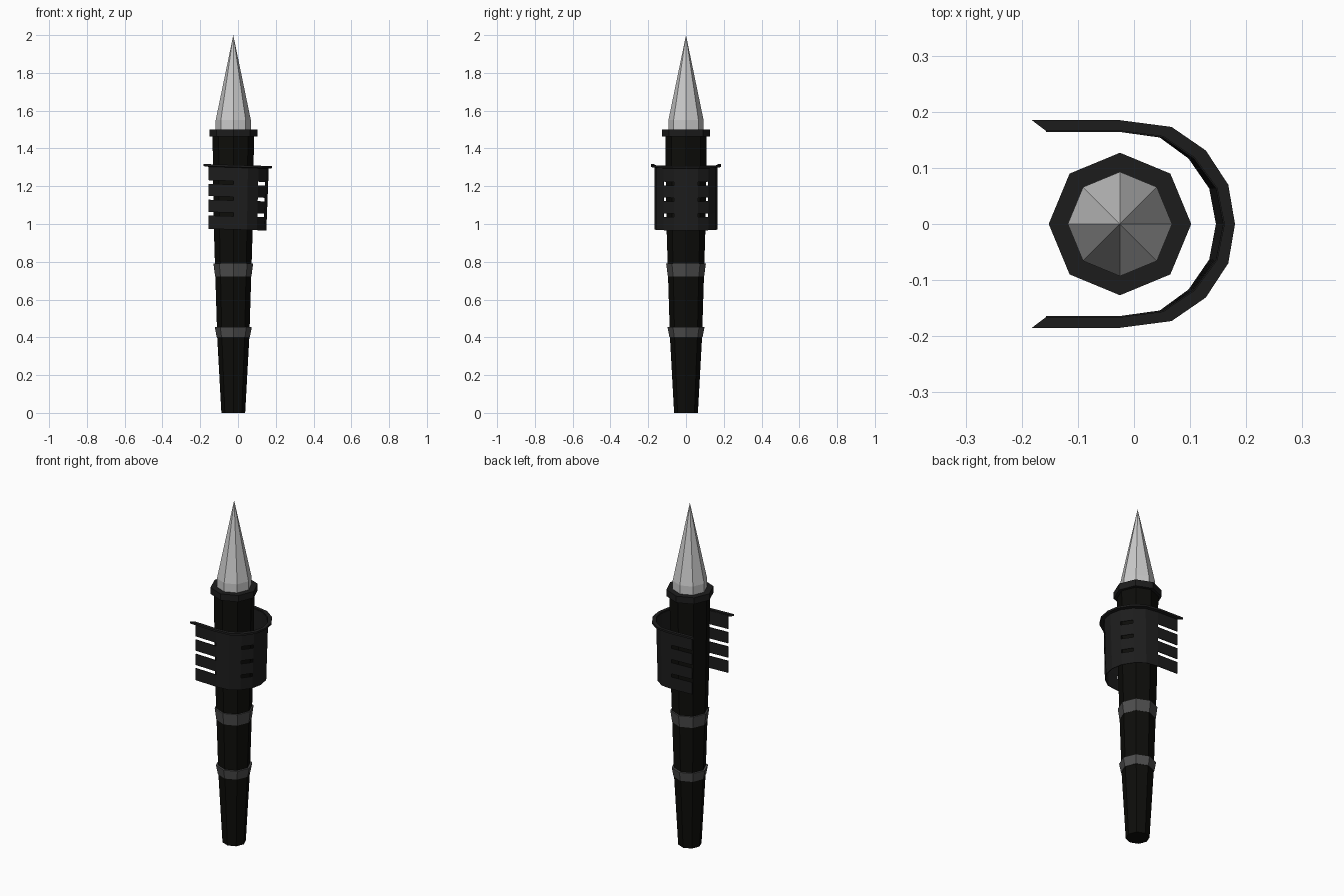
import bpy, bmesh
from math import cos, sin, pi

if "Cube" in bpy.data.objects:
    bpy.data.objects.remove(bpy.data.objects["Cube"])

AXIS_X = -0.025  # the shaft sits slightly off centre; the guard balances it


def material(name, r, g, b):
    m = bpy.data.materials.new(name)
    m.diffuse_color = (r, g, b, 1)
    m.use_nodes = True
    m.node_tree.nodes["Principled BSDF"].inputs["Base Color"].default_value = m.diffuse_color
    return m


BLACK = material("black_grip", 0.004, 0.004, 0.003)
DARK = material("dark_metal", 0.012, 0.012, 0.012)
GREY = material("grey_band", 0.075, 0.075, 0.075)
STEEL = material("steel", 0.55, 0.55, 0.55)


def finish(name, bm, mat):
    bmesh.ops.recalc_face_normals(bm, faces=bm.faces[:])
    me = bpy.data.meshes.new(name)
    bm.to_mesh(me)
    bm.free()
    me.materials.append(mat)
    ob = bpy.data.objects.new(name, me)
    bpy.context.collection.objects.link(ob)
    return ob


def lathe(name, profile, mat, sides=8):
    """Capped faceted solid from (radius, z) pairs; radius 0 makes a tip."""
    bm = bmesh.new()
    rings = []
    for r, z in profile:
        n = sides if r > 0 else 1
        rings.append([bm.verts.new((AXIS_X + r * cos(2 * pi * i / sides),
                                    r * sin(2 * pi * i / sides), z)) for i in range(n)])
    for a, b in zip(rings, rings[1:]):
        for i in range(sides):
            j = (i + 1) % sides
            if len(b) == 1:
                bm.faces.new((a[i], a[j], b[0]))
            else:
                bm.faces.new((a[i], a[j], b[j], b[i]))
    for ring in (rings[0], rings[-1]):
        if len(ring) > 1:
            bm.faces.new(ring)
    return finish(name, bm, mat)


# Shaft, bands, collar and spike
lathe("shaft", [(0.063, 0), (0.085, 0.4), (0.095, 0.72), (0.103, 0.98), (0.11, 1.48)], BLACK)
lathe("lower_band", [(0.088, 0.402), (0.098, 0.455)], GREY)
lathe("upper_band", [(0.096, 0.722), (0.105, 0.79)], GREY)
lathe("collar", [(0.127, 1.462), (0.127, 1.5)], DARK)
lathe("spike", [(0.093, 1.495), (0.093, 1.55), (0, 2.0)], STEEL)


def mirrored(half):
    """Complete a U outline from its +y half, which ends on y = 0."""
    return half + [(x, -y) for x, y in reversed(half[:-1])]


def tilt(x, z):
    return z - 0.03 * x


# Guard wall: U-shaped sheet, tapering at the nose, with three rows of slots
wall = mirrored([(-0.157, 0.166), (-0.025, 0.166), (0.052, 0.156),
                 (0.108, 0.118), (0.148, 0.064), (0.161, 0)])
rows = [0.97, 1.04, 1.059, 1.124, 1.143, 1.208, 1.227, 1.306]
slot_columns = {0, 3, 6, 9}
bm = bmesh.new()
grid = []
for z in rows:
    squeeze = 0.93 + 0.07 * (z - rows[0]) / (rows[-1] - rows[0])
    line = []
    for x, y in wall:
        if x > AXIS_X:
            x = AXIS_X + (x - AXIS_X) * squeeze
        line.append(bm.verts.new((x, y, tilt(x, z))))
    grid.append(line)
for r in range(len(rows) - 1):
    for c in range(len(wall) - 1):
        if r % 2 and c in slot_columns:
            continue
        bm.faces.new((grid[r][c], grid[r][c + 1], grid[r + 1][c + 1], grid[r + 1][c]))
guard = finish("guard_wall", bm, DARK)
solid = guard.modifiers.new("thickness", 'SOLIDIFY')
solid.thickness = 0.004
solid.offset = 0

# Guard lip: narrow flange around the top edge of the wall
outer = mirrored([(-0.182, 0.185), (-0.025, 0.185), (0.067, 0.173),
                  (0.128, 0.131), (0.168, 0.07), (0.18, 0)])
bm = bmesh.new()
sections = []
for (xi, yi), (xo, yo) in zip(wall, outer):
    sections.append([bm.verts.new((x, y, tilt(x, z))) for x, y, z in
                     ((xi, yi, 1.298), (xo, yo, 1.301), (xo, yo, 1.312), (xi, yi, 1.312))])
for a, b in zip(sections, sections[1:]):
    for i in range(4):
        j = (i + 1) % 4
        bm.faces.new((a[i], a[j], b[j], b[i]))
bm.faces.new(sections[0])
bm.faces.new(sections[-1])
finish("guard_lip", bm, DARK)
